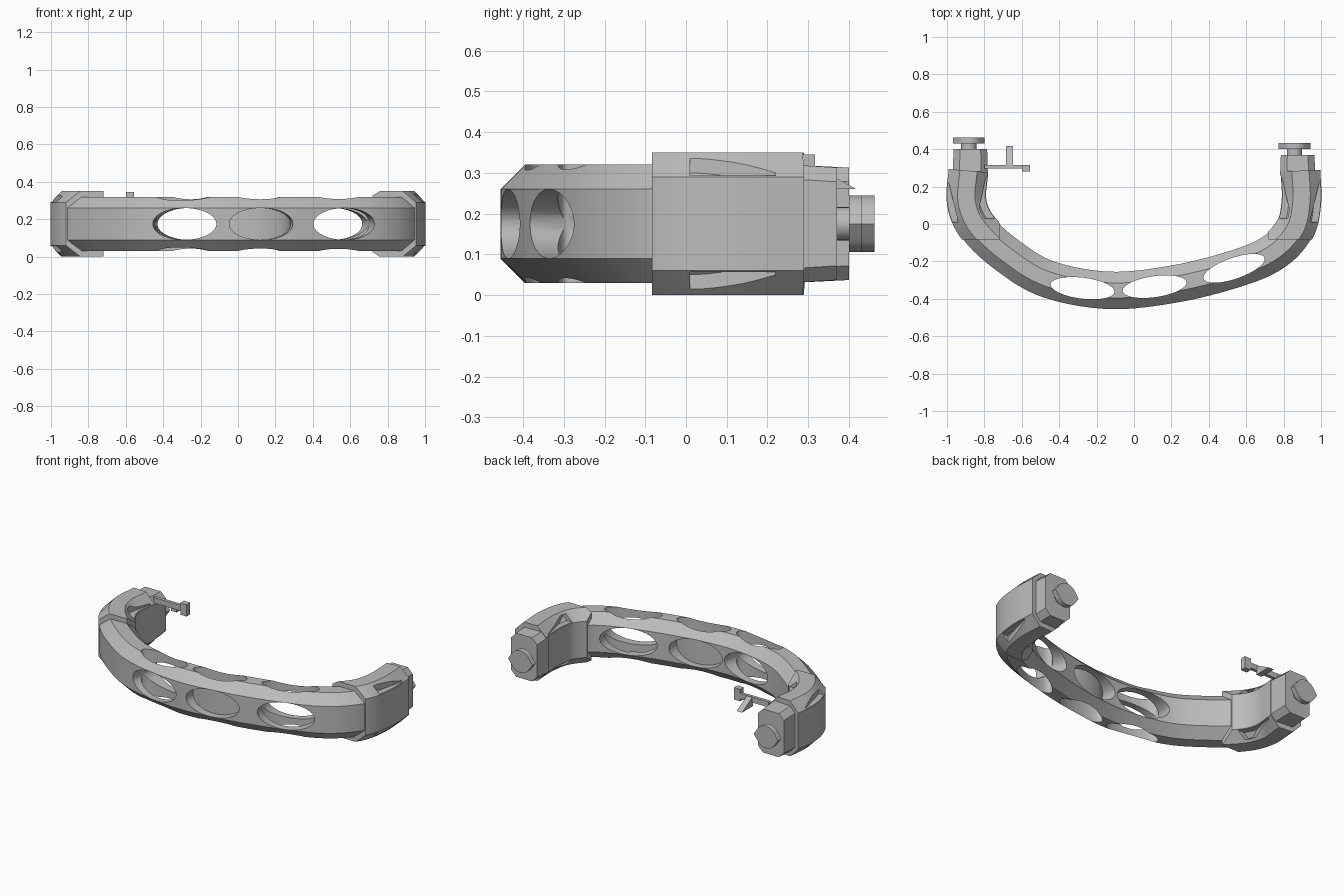
import bpy, bmesh, math
from mathutils import Vector

if "Cube" in bpy.data.objects:
    bpy.data.objects.remove(bpy.data.objects["Cube"])

grey = bpy.data.materials.new("plain_grey")
grey.use_nodes = True
COLOUR = (0.5, 0.5, 0.5, 1)
grey.diffuse_color = COLOUR
grey.node_tree.nodes["Principled BSDF"].inputs["Base Color"].default_value = COLOUR


def loft(name, rings, clips=()):
    """Skin a list of equal rings, cap both ends, optionally trim with planes."""
    bm = bmesh.new()
    loops = [[bm.verts.new(p) for p in ring] for ring in rings]
    n = len(loops[0])
    for a, b in zip(loops, loops[1:]):
        for i in range(n):
            j = (i + 1) % n
            bm.faces.new((a[i], a[j], b[j], b[i]))
    bm.faces.new(loops[0])
    bm.faces.new(loops[-1])
    for co, no in clips:
        geom = bm.verts[:] + bm.edges[:] + bm.faces[:]
        cut = bmesh.ops.bisect_plane(bm, geom=geom, plane_co=co, plane_no=no, clear_inner=True)
        edges = [e for e in cut["geom_cut"] if isinstance(e, bmesh.types.BMEdge)]
        if edges:
            bmesh.ops.contextual_create(bm, geom=edges)
    bmesh.ops.recalc_face_normals(bm, faces=bm.faces)
    mesh = bpy.data.meshes.new(name)
    bm.to_mesh(mesh)
    bm.free()
    mesh.materials.append(grey)
    obj = bpy.data.objects.new(name, mesh)
    bpy.context.collection.objects.link(obj)
    return obj


def activate(obj):
    bpy.ops.object.select_all(action="DESELECT")
    obj.select_set(True)
    bpy.context.view_layer.objects.active = obj


def carve(obj, cutter):
    cutter.hide_render = True
    mod = obj.modifiers.new("carve", "BOOLEAN")
    mod.object = cutter
    mod.operation = "DIFFERENCE"
    mod.solver = "EXACT"
    activate(obj)
    bpy.ops.object.modifier_apply(modifier=mod.name)
    bpy.data.objects.remove(cutter)


def smooth(obj):
    activate(obj)
    bpy.ops.object.shade_smooth_by_angle(angle=math.radians(25))


def prism(name, outline, z0, z1):
    return loft(name, [[(x, y, z) for x, y in outline] for z in (z0, z1)])


def box(name, x0, x1, y0, y1, z0, z1):
    return prism(name, [(x0, y0), (x1, y0), (x1, y1), (x0, y1)], z0, z1)


def octagon(half, z0, z1, c):
    return [(-half, z0 + c), (-half + c, z0), (half - c, z0), (half, z0 + c),
            (half, z1 - c), (half - c, z1), (-half + c, z1), (-half, z1 - c)]


# Centre line of the handle, rounded with a Catmull-Rom curve
CENTRE = [Vector(p) for p in (
    (-0.885, 0.285), (-0.895, 0.12), (-0.835, -0.02), (-0.68, -0.165), (-0.46, -0.295),
    (-0.13, -0.355), (0.22, -0.32), (0.54, -0.24), (0.74, -0.155), (0.86, -0.03),
    (0.895, 0.12), (0.89, 0.285))]


def smooth_path(pts, steps=8):
    pts = [pts[0] * 2 - pts[1]] + pts + [pts[-1] * 2 - pts[-2]]
    out = []
    for a, b, c, d in zip(pts, pts[1:], pts[2:], pts[3:]):
        for k in range(steps):
            t = k / steps
            out.append(0.5 * (2 * b + (c - a) * t + (2 * a - 5 * b + 4 * c - d) * t * t
                              + (3 * b - a - 3 * c + d) * t ** 3))
    return out + [pts[-2]]


path = smooth_path(CENTRE)


def sweep(section, pts):
    rings = []
    for i, p in enumerate(pts):
        t = (pts[min(i + 1, len(pts) - 1)] - pts[max(i - 1, 0)]).normalized()
        n = Vector((t.y, -t.x))
        rings.append([(*(p + n * u), z) for u, z in section])
    return rings


# Curved grip with three pairs of crossing oval holes
grip = loft("grip", sweep(octagon(0.1, 0.03, 0.32, 0.06), path))
MID = 0.175
for x, y, tilt in ((-0.275, -0.343, -7), (0.11, -0.335, 8), (0.535, -0.237, 19)):
    a = math.radians(tilt)
    t, n = Vector((math.cos(a), math.sin(a), 0)), Vector((math.sin(a), -math.cos(a), 0))
    up = Vector((0, 0, 1))
    for axis, across, r in ((n, up, 0.085), (up, n, 0.056)):
        rings = []
        for side in (-0.25, 0.25):
            centre = Vector((x, y, MID)) + axis * side
            rings.append([centre + t * 0.172 * math.cos(k * math.tau / 48)
                          + across * r * math.sin(k * math.tau / 48) for k in range(48)])
        carve(grip, loft("hole_cutter", rings))
smooth(grip)

half_count = len(path) // 2
for side, label, block_end, knob_x in ((-1, "right", 0.40, -0.883), (1, "left", 0.37, 0.858)):
    # Thicker sleeve around each end, trimmed square
    pts = path[:half_count] if side < 0 else path[half_count:]
    sleeve = loft(label + "_sleeve", sweep(octagon(0.106, 0, 0.35, 0.06), pts),
                  [((0, -0.083, 0), (0, 1, 0)), ((side * 0.72, 0, 0), (side, 0, 0))])
    # Tapered recesses along the sleeve bevels
    for z0, z1 in ((0.293, 0.336), (0.014, 0.057)):
        outer = [(0.94, 0.01), (1.1, 0.01), (1.1, 0.22), (0.99, 0.22)]
        inner = [(0.84, 0.03), (0.7, 0.03), (0.7, 0.25), (0.792, 0.25)]
        for outline in (outer, inner):
            carve(sleeve, prism("recess_cutter", [(side * x, y) for x, y in outline], z0, z1))
    smooth(sleeve)

    # Mounting block with a slight taper
    rings = []
    for y, half, inset in ((0.26, 0.094, 0.03), (block_end, 0.09, 0.037)):
        rings.append([(side * 0.875 + u, y, z)
                      for u, z in octagon(half, inset, 0.35 - inset, 0.035)])
    loft(label + "_mounting_block", rings)

    # Stem and knob with two pointed tips
    circle = [math.radians(k * 15) for k in range(24)]
    stem = [[(knob_x + 0.041 * math.cos(a), y, MID + 0.041 * math.sin(a)) for a in circle]
            for y in (block_end - 0.02, block_end + 0.035)]
    smooth(loft(label + "_knob_stem", stem))
    arc = [math.radians(35 + k * 10) for k in range(12)]
    outline = [(0.085, 0)] + [(0.07 * math.cos(a), 0.07 * math.sin(a)) for a in arc]
    outline += [(-x, -z) for x, z in outline]
    knob = [[(knob_x + x, y, MID + z) for x, z in outline]
            for y in (block_end + 0.03, block_end + 0.062)]
    smooth(loft(label + "_knob", knob))

# Small latch on the right end: arm, end stop and wedge
box("latch_arm", -0.80, -0.59, 0.296, 0.316, 0.285, 0.32)
box("latch_stop", -0.60, -0.556, 0.28, 0.316, 0.27, 0.345)
wedge = ((0.31, 0.32), (0.418, 0.26), (0.31, 0.26))
loft("latch_wedge", [[(x, y, z) for y, z in wedge] for x in (-0.685, -0.647)])
